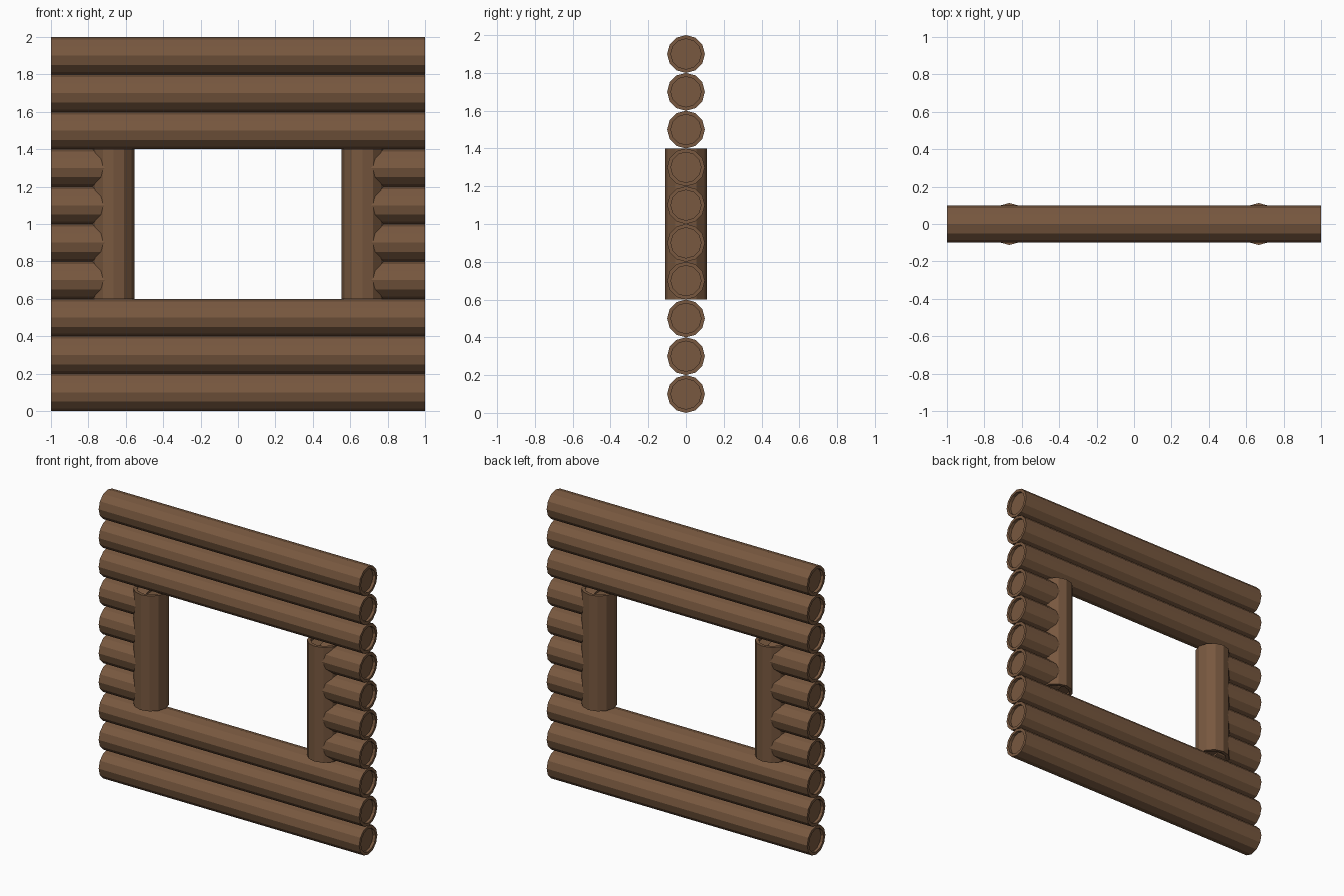
import bpy, bmesh, math
from mathutils import Matrix

if "Cube" in bpy.data.objects:
    bpy.data.objects.remove(bpy.data.objects["Cube"])

SIDES = 12
wood = bpy.data.materials.new("brown wood")
wood.diffuse_color = (0.188, 0.098, 0.050, 1)
wood.use_nodes = True
wood.node_tree.nodes["Principled BSDF"].inputs["Base Color"].default_value = wood.diffuse_color


def log(name, radius, length, center, axis):
    """Twelve-sided log with a shallow recess in both ends."""
    bm = bmesh.new()
    bmesh.ops.create_cone(bm, cap_ends=True, segments=SIDES,
                          radius1=radius, radius2=radius, depth=length)
    # put corners exactly on the axes
    bm.verts.ensure_lookup_table()
    a = math.atan2(bm.verts[0].co.y, bm.verts[0].co.x)
    bmesh.ops.rotate(bm, verts=bm.verts, matrix=Matrix.Rotation(-a, 3, 'Z'))
    # rim and sunken end grain
    bm.normal_update()
    caps = [f for f in bm.faces if len(f.verts) == SIDES]
    bmesh.ops.inset_individual(bm, faces=caps, thickness=radius * 0.2)
    for cap in caps:
        ring = bmesh.ops.extrude_discrete_faces(bm, faces=[cap])["faces"][0]
        sign = 1 if ring.calc_center_median().z > 0 else -1
        bmesh.ops.translate(bm, verts=ring.verts, vec=(0, 0, -sign * 0.02))
    if axis == 'X':
        bmesh.ops.rotate(bm, verts=bm.verts,
                         matrix=Matrix.Rotation(math.pi / 2, 3, 'Y'))
    bmesh.ops.translate(bm, verts=bm.verts, vec=center)
    mesh = bpy.data.meshes.new(name)
    bm.to_mesh(mesh)
    bm.free()
    mesh.materials.append(wood)
    obj = bpy.data.objects.new(name, mesh)
    bpy.context.collection.objects.link(obj)


R = 0.1
POST_X = 2 / 3
for row in range(10):
    z = R + row * 2 * R
    if 3 <= row <= 6:
        # short logs beside the window opening
        for side, s in (("left", -1), ("right", 1)):
            log(f"short_log_{side}_{row}", R, 1 - POST_X,
                (s * (1 + POST_X) / 2, 0, z), 'X')
    else:
        # full-width logs
        log(f"long_log_{row}", R, 2, (0, 0, z), 'X')

# window posts
for side, s in (("left", -1), ("right", 1)):
    log(f"window_post_{side}", 0.112, 0.8, (s * POST_X, 0, 1), 'Z')
